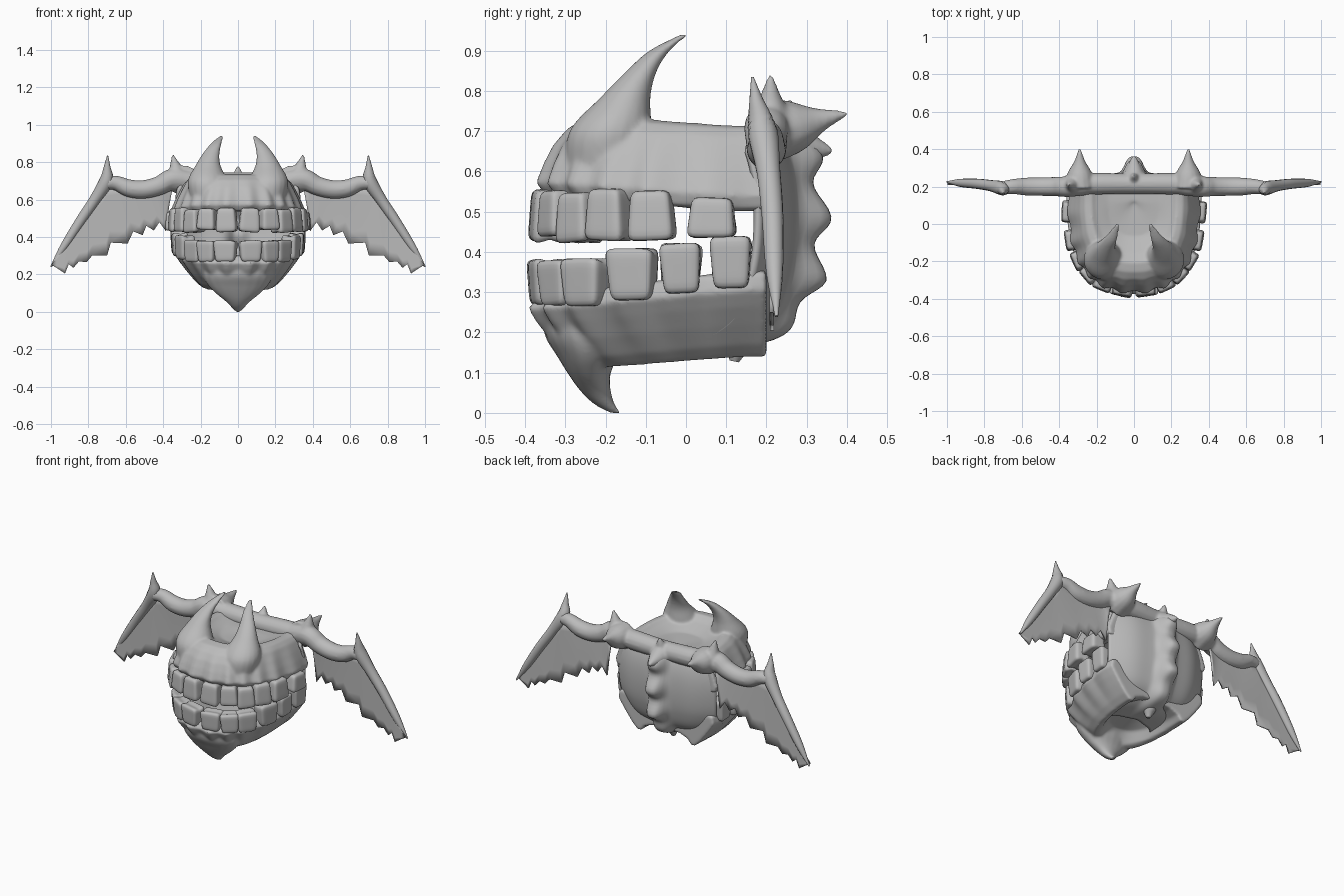
import bpy, bmesh, math, random
from mathutils import Vector, Matrix

if "Cube" in bpy.data.objects:
    bpy.data.objects.remove(bpy.data.objects["Cube"])

random.seed(4)
bone = bpy.data.materials.new("bone_grey")
bone.diffuse_color = (0.5, 0.5, 0.5, 1)
bone.use_nodes = True
bone.node_tree.nodes["Principled BSDF"].inputs["Base Color"].default_value = bone.diffuse_color


def finish(name, bm, angle=50):
    bmesh.ops.recalc_face_normals(bm, faces=bm.faces)
    me = bpy.data.meshes.new(name)
    bm.to_mesh(me)
    bm.free()
    me.materials.append(bone)
    ob = bpy.data.objects.new(name, me)
    bpy.context.collection.objects.link(ob)
    bpy.context.view_layer.objects.active = ob
    ob.select_set(True)
    bpy.ops.object.shade_smooth_by_angle(angle=math.radians(angle))
    ob.select_set(False)
    return ob


def loft(name, rows, closed=False, seal=False):
    bm = bmesh.new()
    vs = [[bm.verts.new(p) for p in r] for r in rows]
    n = len(rows[0])
    for a, b in zip(vs, vs[1:]):
        for i in range(n if closed else n - 1):
            j = (i + 1) % n
            bm.faces.new((a[i], a[j], b[j], b[i]))
    if closed:
        bm.faces.new(vs[0])
        bm.faces.new(vs[-1])
    if seal:
        bmesh.ops.remove_doubles(bm, verts=bm.verts[:], dist=.0004)
        bmesh.ops.holes_fill(bm, edges=bm.edges[:], sides=0)
    return finish(name, bm)


def fuse(parts, voxel, iterations):
    # grow several solids together into one smooth form
    for p in parts:
        p.select_set(True)
    bpy.context.view_layer.objects.active = parts[0]
    bpy.ops.object.join()
    parts[0].select_set(False)
    r = parts[0].modifiers.new("fuse", 'REMESH')
    r.mode, r.voxel_size, r.use_smooth_shade = 'VOXEL', voxel, True
    s = parts[0].modifiers.new("soften", 'SMOOTH')
    s.factor, s.iterations = .5, iterations


def smooth_path(pts, k=5):
    # Catmull-Rom through points of any size
    P = [Vector(p) for p in pts]
    P = [P[0] * 2 - P[1]] + P + [P[-1] * 2 - P[-2]]
    out = []
    for a, b, c, d in zip(P, P[1:], P[2:], P[3:]):
        for i in range(k):
            t = i / k
            out.append(0.5 * (2 * b + (c - a) * t + (2 * a - 5 * b + 4 * c - d) * t * t
                              + (3 * b - a - 3 * c + d) * t ** 3))
    return out + [P[-2]]


def tube(name, pts, side=1, n=14):
    path = smooth_path(pts)
    rows = []
    for i, p in enumerate(path):
        a, b = path[max(i - 1, 0)].xyz, path[min(i + 1, len(path) - 1)].xyz
        q = (b - a).to_track_quat('Z', 'Y')
        r = max(p[3], 0.002)
        row = [p.xyz + q @ Vector((r * math.cos(t), r * math.sin(t), 0))
               for t in (2 * math.pi * j / n for j in range(n))]
        rows.append([Vector((v.x * side, v.y, v.z)) for v in row])
    return loft(name, rows, True)


def stack(name, pts, side=1):
    # level ellipses from (x, y, z, x radius, y radius)
    rows = [[(side * (p[0] + p[3] * math.cos(t)), p[1] + p[4] * math.sin(t), p[2])
             for t in (math.pi * j / 10 for j in range(20))] for p in smooth_path(pts)]
    return loft(name, rows, True)


def arch(th, a, b, yc, sx=1, sy=1):
    # horseshoe outline, th in degrees from the front centre
    t = math.radians(min(abs(th), 90))
    x = math.copysign(a * sx * math.sin(t) ** 0.8, th)
    return x, yc - b * sy * max(math.cos(t), 0) ** 0.8 + max(abs(th) - 90, 0) * 0.01


UP, LOW = (0.345, 0.465, 0.12), (0.32, 0.51, 0.16)
UP_TEETH, LOW_TEETH = (6.5, 23, 38, 53, 69, 86), (8, 25, 41, 60, 75, 87)


def jaw(name, spec, teeth, prof, reach):
    # profile rows: x scale, y scale, front z, back z, bulge above each root
    rows = []
    for sx, sy, zf, zb, bulge in prof:
        row = []
        for i in range(-96, 97):
            th = i * reach / 96
            k = 1 + bulge * max(math.exp(-((abs(th) - t) / 5) ** 2) for t in teeth)
            x, y = arch(th, *spec, sx * k, sy * k)
            row.append((x, y, zf + (zb - zf) * (1 - math.cos(math.radians(min(abs(th), 90)))) ** 1.3))
        rows.append(row)
    return loft(name, rows, seal=True)


# Upper jaw with dished roof and two horns growing out of it
upper = [jaw("upper_jaw", UP, UP_TEETH, [
    (0, 0, .61, .59, 0), (.5, .5, .61, .59, 0), (.74, .74, .56, .52, 0),
    (.86, .90, .535, .50, 0), (.97, .98, .54, .505, .03), (1.0, 1.02, .572, .54, .045),
    (.95, .99, .62, .59, .035), (.89, .95, .665, .64, .025), (.83, .89, .705, .685, .01),
    (.76, .81, .73, .71, 0), (.66, .70, .738, .715, 0), (.58, .60, .71, .70, 0),
    (.4, .4, .675, .685, 0), (0, 0, .67, .68, 0)], 98)]
for s in (-1, 1):
    upper.append(stack("horn", [(.15, -.2, .60, .105, .10), (.163, -.188, .70, .105, .102),
                                (.16, -.15, .785, .066, .062), (.142, -.11, .85, .044, .038),
                                (.116, -.066, .90, .029, .026), (.087, .0, .943, .011, .01)], s))
fuse(upper, .0075, 7)

# Lower jaw, hollow underneath, with a wedge chin ending in a hook
lower = [jaw("lower_jaw", LOW, LOW_TEETH, [
    (0, 0, .27, .25, 0), (.6, .6, .27, .27, 0), (.78, .78, .30, .34, 0),
    (.9, .91, .305, .355, 0), (.99, 1.0, .295, .35, .02), (1.01, 1.05, .26, .305, .04),
    (.93, 1.01, .225, .265, .04), (.83, .95, .18, .22, .03), (.71, .87, .135, .17, .015),
    (.61, .80, .11, .14, 0), (.53, .72, .12, .14, 0), (.46, .60, .18, .17, 0),
    (.3, .3, .215, .19, 0), (0, 0, .215, .20, 0)], 94),
    stack("chin", [(0, -.25, .25, .19, .11), (0, -.25, .19, .185, .10), (0, -.245, .14, .16, .075),
                   (0, -.24, .095, .115, .052), (0, -.225, .055, .065, .038),
                   (0, -.203, .022, .034, .026), (0, -.175, 0, .014, .014)])]
fuse(lower, .0075, 7)


def tooth(name, spec, th, z, w, h, d, lean):
    x0, y0 = arch(th - 1, *spec)
    x1, y1 = arch(th + 1, *spec)
    x, y = arch(th, *spec)
    bm = bmesh.new()
    bmesh.ops.create_cube(bm, size=2)
    bmesh.ops.subdivide_edges(bm, edges=bm.edges[:], cuts=8, use_grid_fill=True)
    wob = random.uniform(-.05, .05)
    for v in bm.verts:
        c = v.co / sum(abs(a) ** 7 for a in v.co) ** (1 / 7)   # rounded block
        k = 1 - 0.09 * (c.z * lean + 1)                        # narrower at the gum
        if c.z * lean < -.5:
            c.z *= 1 - .12 * math.exp(-(c.y / .4) ** 2) + wob * c.x   # worn biting edge
        v.co = (c.x * w * k / 2, c.y * d * k / 2, c.z * h / 2)
    rot = Matrix.Rotation(math.atan2(y1 - y0, x1 - x0) + random.uniform(-.1, .1), 4, 'Z')
    tip = Matrix.Rotation(random.uniform(-.06, .06), 4, 'Y')
    bmesh.ops.transform(bm, matrix=Matrix.Translation((x, y, z)) @ rot @ tip, verts=bm.verts)
    finish(name, bm, 80)


# Teeth rows
for s in (-1, 1):
    for i in range(6):
        tooth("upper_tooth", UP, s * UP_TEETH[i], (.49, .495, .485, .492, .49, .485)[i],
              (.115, .105, .105, .11, .118, .122)[i], (.13, .115, .125, .13, .125, .10)[i], .09, 1)
        tooth("lower_tooth", LOW, s * LOW_TEETH[i], (.325, .323, .325, .345, .36, .375)[i],
              (.125, .11, .12, .125, .105, .105)[i], (.115, .115, .12, .13, .125, .13)[i], .085, -1)

# Curved back panel running under the throat, with scalloped spine ridge
rows = []
back = smooth_path([(.24, .21, .72, .04), (.32, .25, .67, .05), (.335, .275, .58, .05),
                    (.335, .28, .46, .045), (.325, .265, .34, .04), (.29, .225, .24, .03),
                    (.235, .14, .18, .02), (.18, .02, .155, .01)], 8)
for i, p in enumerate(back):
    row = []
    for j in range(-24, 25):
        u = j / 24
        x = p[0] * u
        bump = .055 + .02 * math.cos((p[2] - .65) * 2 * math.pi / .148)
        ridge = bump * math.exp(-(x / .055) ** 4) * min(1, i / 4, (len(back) - i) / 26)
        fold = .006 * math.cos(u * 9) * (1 - abs(u))
        curl = min(.1, max(0, .735 - p[2]) + .02)
        row.append((x, p[1] - curl * abs(u) ** 2.5 + ridge + fold, p[2] - ridge * (i / 90)))
    rows.append(row)
panel = loft("back_panel", rows)
sol = panel.modifiers.new("thickness", 'SOLIDIFY')
sol.thickness = .015
tube("throat_knob", [(0, .16, .22, .04), (0, .13, .17, .033), (0, .12, .128, .012)])

# Shoulder bar with spine tips, arms and spikes
bar = [tube("shoulders", [(-.36, .205, .70, .055), (-.2, .215, .695, .058), (0, .215, .69, .055),
                          (.2, .215, .695, .058), (.36, .205, .70, .055)]),
       tube("spine_tip", [(0, .22, .69, .055), (0, .245, .73, .03), (0, .26, .78, .006)]),
       tube("spine_fin", [(0, .23, .67, .075), (0, .30, .66, .042), (0, .365, .65, .008)])]
for s in (-1, 1):
    bar.append(tube("wing_arm", [(.25, .21, .70, .055), (.35, .20, .71, .056), (.42, .20, .675, .052),
                                 (.50, .20, .655, .05), (.58, .20, .66, .048), (.65, .20, .688, .04),
                                 (.71, .19, .69, .036)], s))
    bar.append(tube("arm_spike", [(.325, .21, .72, .06), (.337, .21, .785, .028), (.35, .21, .84, .006)], s))
    bar.append(tube("back_spike", [(.29, .20, .70, .085), (.29, .275, .712, .064), (.29, .335, .728, .03),
                                   (.29, .402, .745, .006)], s))
fuse(bar, .008, 5)

# Torn trailing edge and leading edge of the wing: x, z
torn = [(.345, .70), (.37, .56), (.385, .43), (.42, .48), (.45, .435), (.49, .46), (.51, .41),
        (.56, .43), (.59, .365), (.68, .37), (.70, .30), (.78, .30), (.81, .265),
        (.85, .27), (.88, .235), (.905, .255), (.925, .205), (.97, .235), (.995, .25)]
lead = [(.36, .71), (.40, .69), (.45, .67), (.49, .66), (.52, .66), (.56, .66), (.60, .67),
        (.64, .68), (.68, .69), (.71, .68), (.73, .65), (.76, .60), (.80, .55),
        (.84, .49), (.88, .43), (.91, .385), (.94, .34), (.97, .29), (.998, .25)]
for s in (-1, 1):
    # Wing finger with knuckle claw
    tube("wing_finger", [(.697, .165, .835, .003), (.70, .175, .775, .018), (.705, .19, .70, .037),
                         (.765, .205, .60, .03), (.84, .215, .49, .027), (.93, .22, .35, .021),
                         (1.0, .225, .24, .004)], s)
    # Wing membrane
    grid = []
    for k in range(6):
        f = k / 5
        grid.append([(s * (a[0] + (b[0] - a[0]) * f), .205 + .025 * f * (1 - a[0]) + .02 * max(a[0] - .6, 0),
                      a[1] + (b[1] - a[1]) * f) for a, b in zip(lead, torn)])
    wing = loft("wing_membrane", grid)
    m = wing.modifiers.new("thickness", 'SOLIDIFY')
    m.thickness, m.offset = .01, 0
